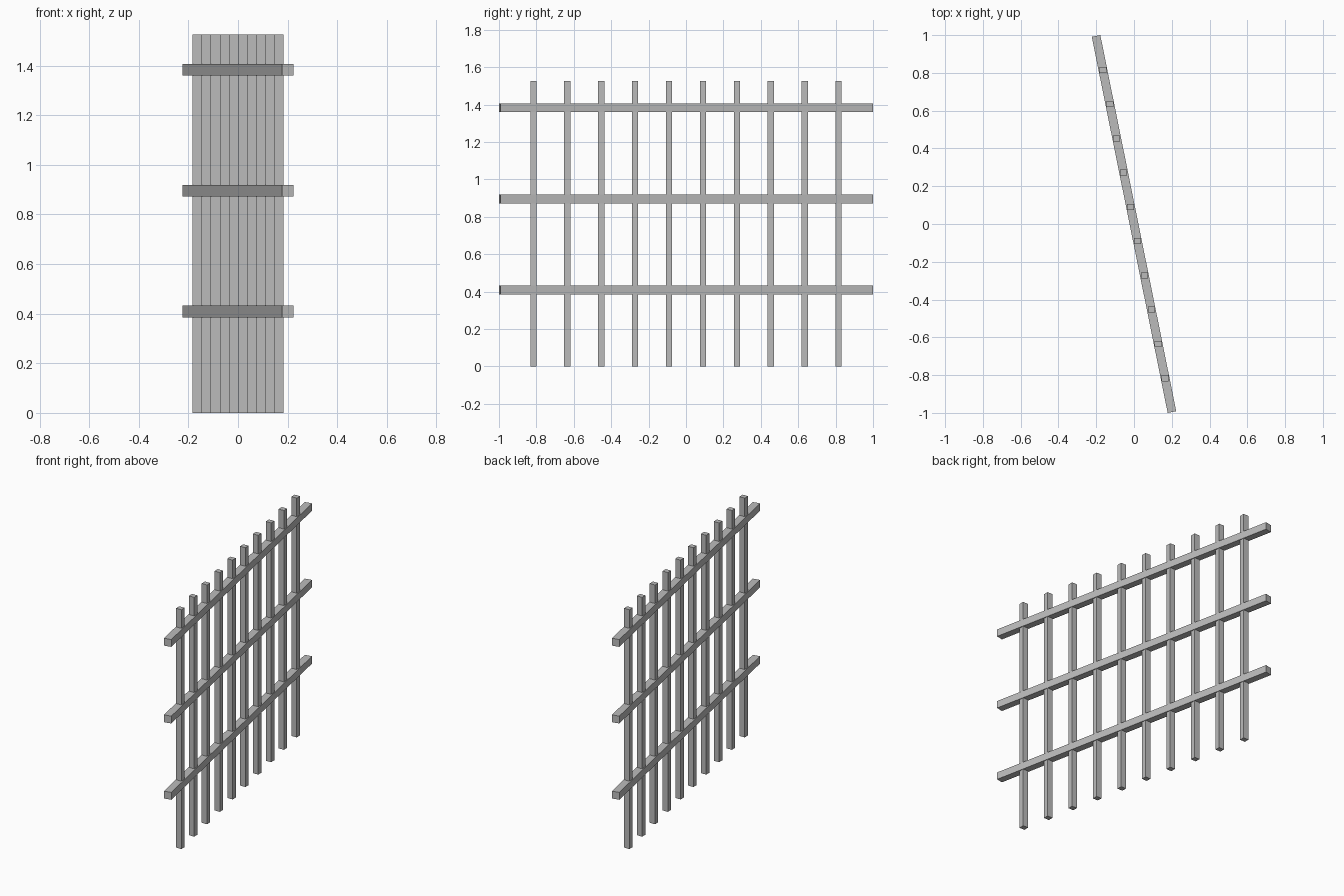
import bpy
import math

if "Cube" in bpy.data.objects:
    bpy.data.objects.remove(bpy.data.objects["Cube"])

TILT = math.radians(11.41)   # the fence runs slightly off the y axis
RAIL = (0.046, 2.031, 0.047)
BAR = (0.037, 0.033, 1.525)
BARS = 10
BAR_REACH = 0.816            # y of the outermost bars

metal = bpy.data.materials.new("grey metal")
metal.diffuse_color = (0.5, 0.5, 0.5, 1)
metal.use_nodes = True
metal.node_tree.nodes["Principled BSDF"].inputs["Base Color"].default_value = metal.diffuse_color


def box(name, size, location, turn=0.0):
    bpy.ops.mesh.primitive_cube_add(size=1, location=location)
    ob = bpy.context.object
    ob.name = name
    ob.scale = size
    bpy.ops.object.transform_apply(location=False, rotation=False, scale=True)
    ob.rotation_euler.z = turn
    ob.data.materials.append(metal)


# Upright bars, square to the axes but stepped along the tilted line
for i in range(BARS):
    y = BAR_REACH * (2 * i / (BARS - 1) - 1)
    box(f"upright_bar_{i + 1}", BAR, (-y * math.tan(TILT), y, BAR[2] / 2))

# Horizontal rails following the tilted line
for name, z in (("lower_rail", 0.409), ("middle_rail", 0.895), ("upper_rail", 1.383)):
    box(name, RAIL, (0, 0, z), TILT)
